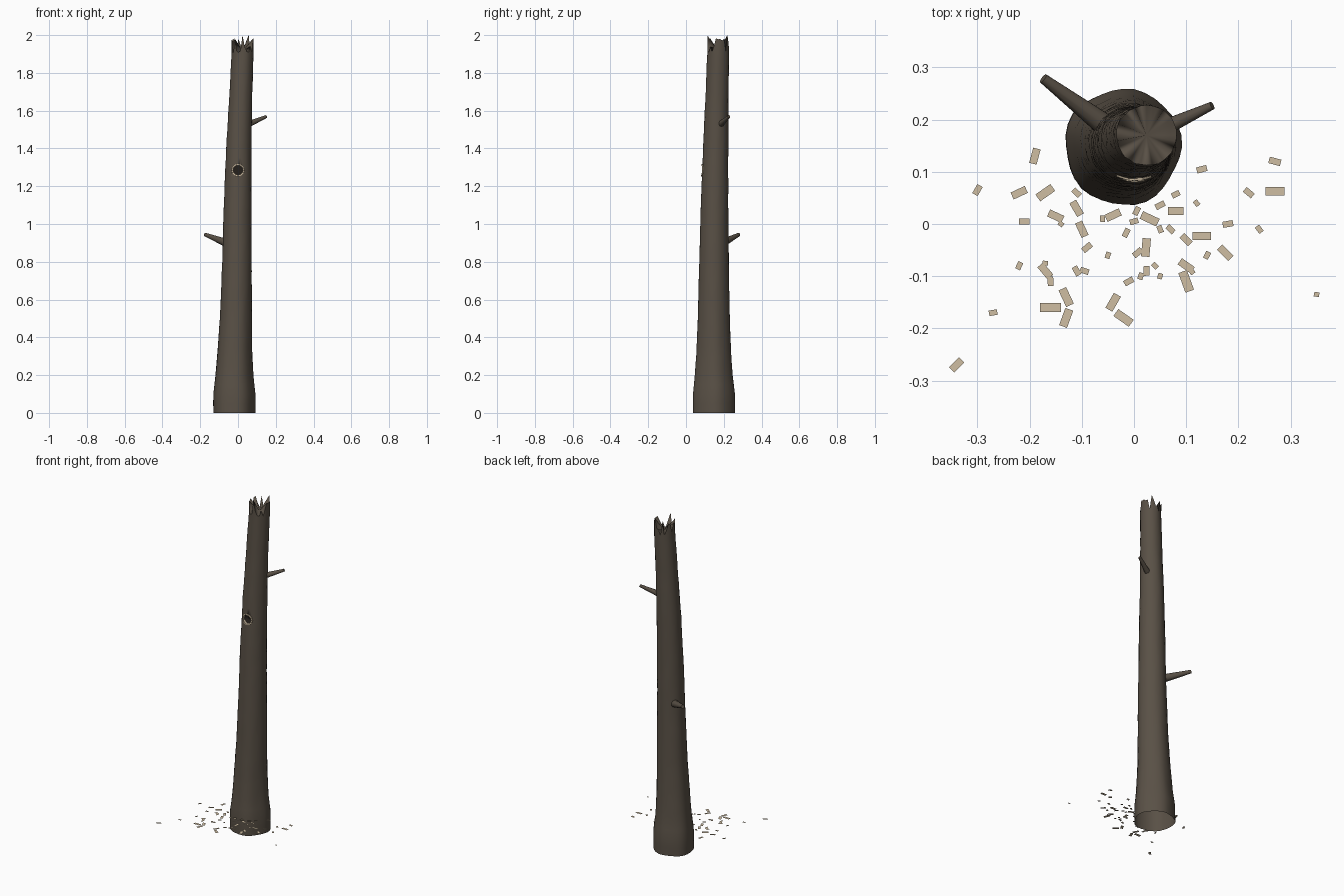
import bpy, bmesh, math, random
from mathutils import Vector

random.seed(7)
TAU = math.tau
if "Cube" in bpy.data.objects:
    bpy.data.objects.remove(bpy.data.objects["Cube"])


def material(name, rgb):
    m = bpy.data.materials.new(name)
    m.use_nodes = True
    m.diffuse_color = (*rgb, 1)
    m.node_tree.nodes["Principled BSDF"].inputs["Base Color"].default_value = (*rgb, 1)
    return m


bark = material("dark bark", (0.100, 0.081, 0.061))
wood = material("pale fresh wood", (0.62, 0.51, 0.36))
shadow = material("hollow dark", (0.018, 0.014, 0.011))


def make(name, bm, mats, smooth=None, closed=True):
    if closed:
        bmesh.ops.recalc_face_normals(bm, faces=bm.faces)
    mesh = bpy.data.meshes.new(name)
    bm.to_mesh(mesh)
    bm.free()
    for m in mats:
        mesh.materials.append(m)
    ob = bpy.data.objects.new(name, mesh)
    bpy.context.collection.objects.link(ob)
    bpy.ops.object.select_all(action="DESELECT")
    ob.select_set(True)
    bpy.context.view_layer.objects.active = ob
    if smooth:
        bpy.ops.object.shade_smooth_by_angle(angle=math.radians(smooth))
    return ob


def bridge(bm, a, b):
    n = len(a)
    for i in range(n):
        bm.faces.new((a[i], a[(i + 1) % n], b[(i + 1) % n], b[i]))


# Trunk: leaning, tapering rings (height, centre x, centre y, radius)
SIDES = 32
profile = [(0, -.021, .148, .111), (.1, -.021, .148, .111), (.2, -.02, .147, .1),
           (.32, -.018, .147, .092), (.5, -.012, .147, .085), (.8, -.006, .148, .078),
           (1.1, -.002, .151, .073), (1.4, .004, .157, .067), (1.65, .013, .163, .061),
           (1.9, .024, .17, .058)]


def trunk_at(z):
    for a, b in zip(profile, profile[1:]):
        if z <= b[0]:
            t = (z - a[0]) / (b[0] - a[0])
            return [p + (q - p) * t for p, q in zip(a[1:], b[1:])]
    return profile[-1][1:]


def trunk_ring(bm, z, jitter):
    cx, cy, r = trunk_at(z)
    ring = []
    for i in range(SIDES):
        a = TAU * i / SIDES
        lobes = 0.025 * math.sin(5 * a + 1) + 0.015 * math.sin(3 * a)
        k = r * (1 + lobes * max(0.2, 1 - z)) + random.uniform(-jitter, jitter)
        ring.append(bm.verts.new((cx + k * math.cos(a), cy + k * math.sin(a), z)))
    return ring


bm = bmesh.new()
rings = [trunk_ring(bm, 1.9 * i / 38, 0.0008) for i in range(39)]
# Splintered rim: uneven tips and notches
rim = trunk_ring(bm, 1.94, 0.001)
for v in rim:
    v.co.z = random.choice((1.91, 1.94, 1.975)) + random.uniform(-0.005, 0.008)
rim[5].co.z = rim[24].co.z = 2.0
rings.append(rim)
for lower, upper in zip(rings, rings[1:]):
    bridge(bm, lower, upper)
bm.faces.new(rings[0])
# Broken top sinks to a central point
core = bm.verts.new((0.024, 0.17, 1.915))
for i in range(SIDES):
    bm.faces.new((rim[i], rim[(i + 1) % SIDES], core))
trunk = make("trunk", bm, [bark, shadow], 40)


def tube(name, start, end, r1, r2, mats, sides=10):
    axis = Vector(end) - Vector(start)
    bm = bmesh.new()
    bmesh.ops.create_cone(bm, cap_ends=True, segments=sides, radius1=r1, radius2=r2,
                          depth=axis.length)
    turn = axis.to_track_quat("Z", "Y").to_matrix()
    bmesh.ops.rotate(bm, matrix=turn, verts=bm.verts)
    bmesh.ops.translate(bm, vec=(Vector(start) + Vector(end)) / 2, verts=bm.verts)
    return make(name, bm, mats, 40)


# Nest hollow: a round hole cut in the front
HOLE = Vector((0, 0.086, 1.285))
cutter = tube("hollow_cutter", HOLE - Vector((0, .05, 0)), HOLE + Vector((0, .05, 0)),
              0.028, 0.028, [bark, shadow], 12)
cutter.hide_render = True
for p in cutter.data.polygons:
    p.material_index = 1
mod = trunk.modifiers.new("hollow", "BOOLEAN")
mod.operation = "DIFFERENCE"
mod.solver = "EXACT"
mod.object = cutter
bpy.context.view_layer.objects.active = trunk
bpy.ops.object.modifier_apply(modifier=mod.name)
bpy.data.objects.remove(cutter)

# Open the underside and soften the creases of the broken top
bm = bmesh.new()
bm.from_mesh(trunk.data)
floor = [f for f in bm.faces if max(v.co.z for v in f.verts) < 0.01]
bmesh.ops.delete(bm, geom=floor, context="FACES")
for v in bm.verts:
    if (v.co - Vector((0.024, 0.17, 1.915))).length < 0.001:
        for e in v.link_edges:
            e.smooth = True
bm.to_mesh(trunk.data)
bm.free()

# Pale chewed rim following the trunk's lean and curve
bm = bmesh.new()
loops = []
for radius, lift in ((.026, -.008), (.026, .004), (.033, .004), (.034, -.004)):
    loop = []
    for i in range(12):
        a = TAU * i / 12
        x = radius * math.cos(a)
        z = HOLE.z + radius * math.sin(a)
        cx, cy, r = trunk_at(z)
        y = cy - math.sqrt(r * r - (x - cx) ** 2) - lift
        loop.append(bm.verts.new((x, y, z)))
    loops.append(loop)
for i in range(4):
    bridge(bm, loops[i], loops[(i + 1) % 4])
make("hollow_rim", bm, [wood])

# Broken branch stubs
tube("left_branch_stub", (.06, .185, 1.53), (.15, .227, 1.569), .016, .008, [bark])
tube("right_branch_stub", (-.05, .185, .895), (-.174, .279, .944), .023, .010, [bark])

# Flat wood chips at ground level: larger ones (x, y, turn in degrees, length), hundredths
GROUND = 0.1
chips = [(-30, 6.5, 60, 2), (-19, 13, 75, 3), (-22, 6, 25, 3), (-17, 6, 35, 3.5),
         (-21, .5, 0, 2), (-15, 1.5, -25, 3), (-11, 3, -60, 3), (-10, -1, -65, 3),
         (-9, -4.5, 40, 2), (-17, -9, -50, 3), (-13, -14, -65, 3.5), (-16, -16, 0, 4),
         (-13, -18, 70, 3.5), (-27, -17, 10, 1.6), (-34, -27, 45, 2.7), (-4, -15, 60, 3.3),
         (-2, -18, -35, 3.6), (10, -11, -70, 4), (2.3, -4.5, 85, 3.5), (3, 1, -25, 3.5),
         (8, 2.5, 0, 3), (13, -2.3, 0, 3.6), (17.5, -5.5, -45, 3), (10, -3, -45, 2.3),
         (27, 12, -15, 2.3), (27, 6.3, 0, 3.6), (22, 6, -40, 2), (13, 10.5, 15, 2),
         (35, -13.5, -10, 1), (18, 0, 10, 2), (10, -8, -35, 3), (-4, 1.7, 25, 3)]
# Small crumbs between them (x, y)
crumbs = [(-14, 0), (-11, 6), (-6, 1), (-1.5, -1.7), (0, .5), (.5, 2.5), (5, 3.6), (8, 5.7),
          (12, 4), (5, -1), (7, -1), (-5, -6), (-9.5, -9), (-11, -9), (-17, -7.5), (-22, -8),
          (-1, -11), (1.3, -10), (2.4, -9), (5, -10), (4, -8), (.7, -5.5), (11, -9), (14, -6),
          (24, -1), (-16, -11)]
for x, y in crumbs:
    chips.append((x, y, random.uniform(-90, 90), random.uniform(1, 2)))
bm = bmesh.new()
for x, y, turn, length in chips:
    a = math.radians(turn)
    u = Vector((math.cos(a), math.sin(a), 0)) * length / 200
    w = Vector((-math.sin(a), math.cos(a), 0)) * (0.003 + length / 700)
    centre = Vector((x / 100, y / 100, GROUND))
    bm.faces.new([bm.verts.new(centre + su * u + sw * w)
                  for su, sw in ((-1, -1), (1, -1), (1, 1), (-1, 1))])
make("wood_chips", bm, [wood], closed=False)
